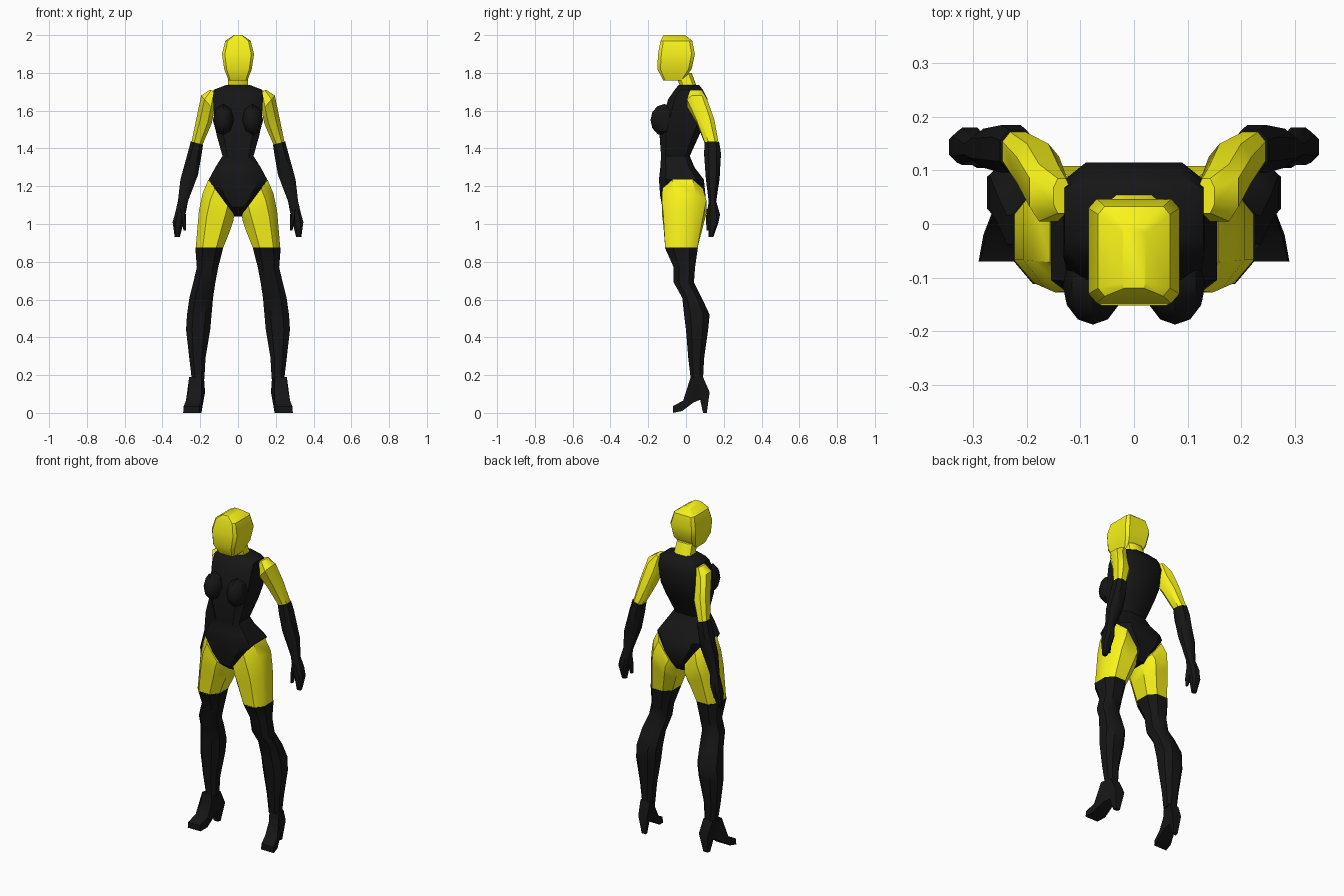
import bpy, bmesh, math


def material(name, rgb):
    m = bpy.data.materials.new(name)
    m.diffuse_color = (*rgb, 1)
    return m


YELLOW = material("yellow", (0.95, 0.91, 0.01))
BLACK = material("black", (0.008, 0.008, 0.008))


def finish(name, bm, mat, mirror, angle=40):
    bmesh.ops.recalc_face_normals(bm, faces=bm.faces)
    me = bpy.data.meshes.new(name)
    bm.to_mesh(me)
    bm.free()
    me.materials.append(mat)
    ob = bpy.data.objects.new(name, me)
    bpy.context.collection.objects.link(ob)
    if mirror:
        ob.modifiers.new("Mirror", 'MIRROR')
    bpy.ops.object.select_all(action='DESELECT')
    ob.select_set(True)
    bpy.context.view_layer.objects.active = ob
    bpy.ops.object.shade_smooth_by_angle(angle=math.radians(angle))
    return ob


def loft(name, rings, mat, c=0.5, mirror=True, angle=40):
    """Skin octagonal rings: (z outer, z inner, x outer, x inner, y front, y back)."""
    octagon = [(1, -c), (1, c), (c, 1), (-c, 1), (-1, c), (-1, -c), (-c, -1), (c, -1)]
    bm = bmesh.new()
    loops = []
    for zo, zi, xo, xi, yf, yb in rings:
        loops.append([bm.verts.new(((xo + xi) / 2 + u * (xo - xi) / 2,
                                    (yf + yb) / 2 + v * (yb - yf) / 2,
                                    (zo + zi) / 2 + u * (zo - zi) / 2)) for u, v in octagon])
    for a, b in zip(loops, loops[1:]):
        for i in range(8):
            j = (i + 1) % 8
            bm.faces.new((a[i], a[j], b[j], b[i]))
    bm.faces.new(loops[0])
    bm.faces.new(loops[-1])
    return finish(name, bm, mat, mirror, angle)


def centred(name, rings, mat, c, angle=40):
    """Loft on the centre line: (z, half width, y front, y back)."""
    return loft(name, [(z, z, w, -w, f, b) for z, w, f, b in rings], mat, c, False, angle)


def level(rings):
    return [(r[0], *r) for r in rings]


# Head and neck
centred("head", [(1.76, .05, -.12, -.015), (1.82, .073, -.152, .03), (1.9, .085, -.148, .047),
                 (1.97, .067, -.135, .033), (2.0, .022, -.12, -.005)], YELLOW, .82, 35)
centred("neck", [(1.80, .05, -.055, .03), (1.72, .055, -.03, .06)], YELLOW, .6)

# Bodysuit from shoulders down to the crotch
centred("bodysuit", [(1.735, .065, -.04, .07), (1.71, .13, -.06, .09), (1.66, .132, -.095, .115),
                     (1.54, .125, -.125, .10), (1.47, .113, -.14, .07), (1.36, .082, -.132, .02),
                     (1.30, .12, -.136, .045), (1.235, .155, -.143, .095), (1.15, .105, -.137, .103),
                     (1.09, .048, -.125, .095), (1.04, .032, -.06, .06)], BLACK, .68)

# Bust: low-poly mounds
bm = bmesh.new()
bmesh.ops.create_uvsphere(bm, u_segments=8, v_segments=6, radius=1)
for v in bm.verts:
    x, y, z = v.co
    v.co = (.077 + x * .056, -.115 - z * .073, 1.55 + y * .085)
finish("bust", bm, BLACK, True)

# Arms, gloves and hands
loft("upper_arm", [(1.71, 1.70, .15, .12, .02, .085), (1.68, 1.60, .195, .125, .005, .112),
                   (1.56, 1.53, .22, .14, .055, .15), (1.435, 1.42, .246, .188, .10, .172)], YELLOW)
loft("glove", [(1.437, 1.42, .25, .185, .098, .176), (1.38, 1.36, .265, .194, .096, .185),
               (1.235, 1.26, .305, .212, .105, .178), (1.12, 1.12, .318, .265, .12, .16),
               (1.05, 1.05, .335, .278, .11, .18), (1.01, 1.01, .346, .288, .115, .172),
               (.93, .93, .335, .308, .12, .145)], BLACK)
loft("thumb", level([(1.08, .31, .278, .11, .15), (1.02, .30, .275, .105, .14),
                     (.965, .288, .275, .11, .13)]), BLACK)

# Thighs, with a slanted top edge following the leg opening
loft("thigh", [(1.235, 1.05, .157, .02, -.125, .09), (1.16, 1.02, .188, .024, -.128, .108),
               (1.07, .97, .207, .04, -.12, .092), (.87, .87, .224, .08, -.11, .06)], YELLOW)

# Boot legs
loft("boot_leg", level([(.875, .226, .078, -.112, .063), (.77, .218, .105, -.065, .048),
                        (.69, .237, .12, -.065, .042), (.61, .257, .132, -.02, .083),
                        (.52, .27, .14, -.01, .125), (.44, .275, .147, 0, .117),
                        (.29, .258, .172, .012, .096), (.18, .245, .178, .025, .09)]), BLACK)

# High-heeled feet: side profile (y, z, half width), turned slightly outward
profile = [(-.07, 0, .043), (-.02, .01, .045), (.04, .055, .035), (.075, .07, .022),
           (.09, 0, .014), (.11, 0, .014), (.125, .11, .03), (.09, .19, .032),
           (.025, .19, .032), (.02, .13, .034), (-.015, .065, .04), (-.07, .035, .04)]
bm = bmesh.new()
sides = [[bm.verts.new((.232 - .22 * y + s * w, y, z)) for y, z, w in profile] for s in (-1, 1)]
for side in sides:
    bm.faces.new(side)
for i in range(len(profile)):
    j = (i + 1) % len(profile)
    bm.faces.new((sides[0][i], sides[0][j], sides[1][j], sides[1][i]))
bmesh.ops.triangulate(bm, faces=[f for f in bm.faces if len(f.verts) > 4])
finish("boot_foot", bm, BLACK, True)
